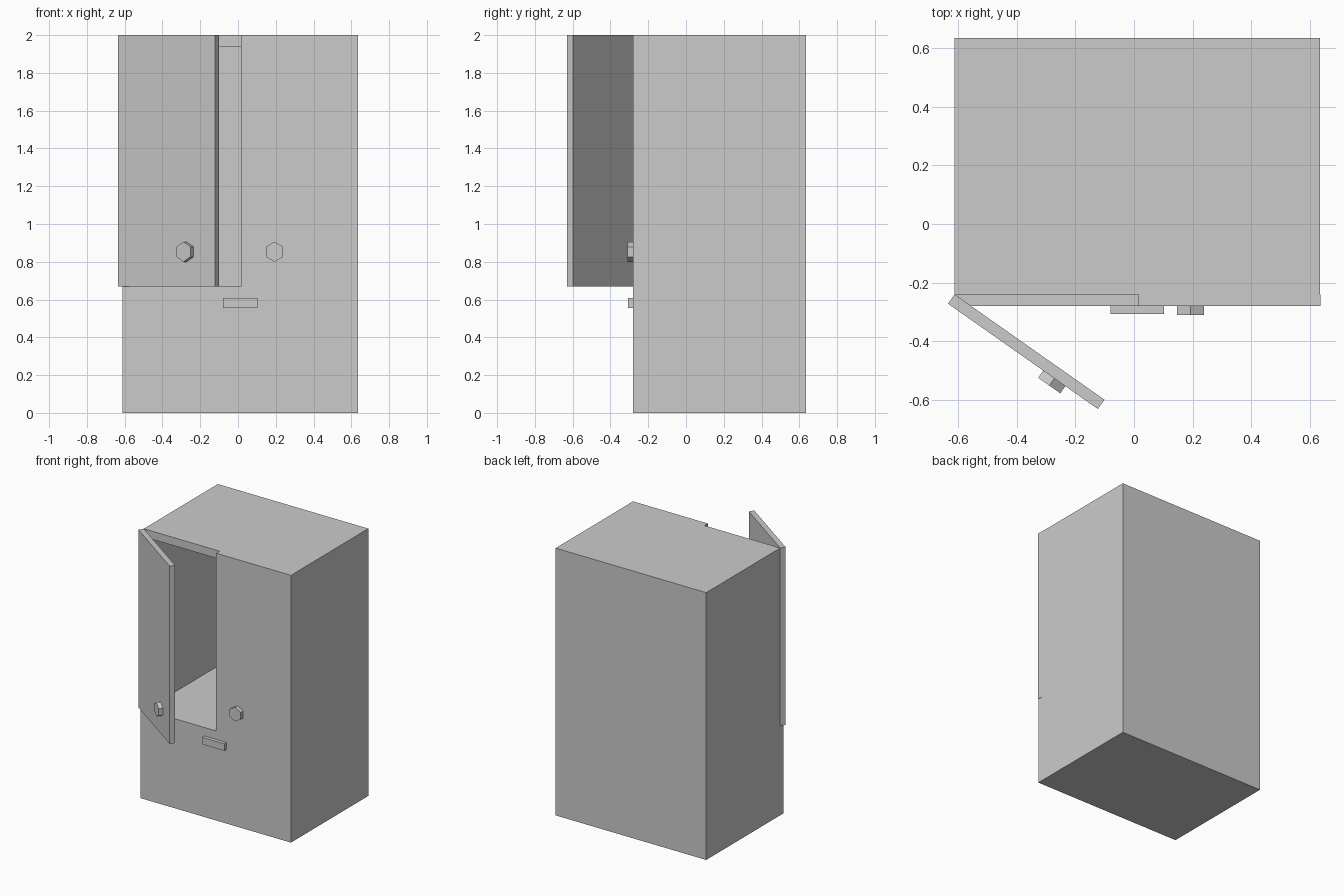
import bpy
import math
from mathutils import Matrix

if "Cube" in bpy.data.objects:
    bpy.data.objects.remove(bpy.data.objects["Cube"])

LEFT, RIGHT = -0.612, 0.634        # carcass sides
FRONT, INNER, BACK = -0.28, -0.24, 0.635
SHELF, TOP = 0.67, 2.0             # door bottom, top
DOOR_W, DOOR_T = 0.625, 0.039


def box(name, lo, hi):
    x0, y0, z0 = lo
    x1, y1, z1 = hi
    v = [(x, y, z) for x in (x0, x1) for y in (y0, y1) for z in (z0, z1)]
    f = [(0, 1, 3, 2), (4, 6, 7, 5), (0, 4, 5, 1), (2, 3, 7, 6), (0, 2, 6, 4), (1, 5, 7, 3)]
    mesh = bpy.data.meshes.new(name)
    mesh.from_pydata(v, [], f)
    obj = bpy.data.objects.new(name, mesh)
    bpy.context.collection.objects.link(obj)
    return obj


def cut(target, cutter):
    cutter.hide_render = True
    cutter.hide_set(True)
    mod = target.modifiers.new("cut", 'BOOLEAN')
    mod.operation = 'DIFFERENCE'
    mod.solver = 'EXACT'
    mod.object = cutter


def knob(name, x, y, z):
    # hexagonal prism with a corner pointing up
    bpy.ops.mesh.primitive_cylinder_add(vertices=6, radius=0.053, depth=0.03)
    obj = bpy.context.object
    obj.name = name
    obj.data.transform(Matrix.Translation((x, y - 0.015, z)) @ Matrix.Rotation(math.pi / 2, 4, 'X'))
    return obj


# carcass: solid lower part, door recess and hollow cupboard above
carcass = box("carcass", (LEFT, FRONT, 0), (RIGHT, BACK, TOP))
cut(carcass, box("recess_cutter", (LEFT - 0.1, FRONT - 0.1, SHELF), (RIGHT + 0.1, INNER, TOP + 0.1)))
cut(carcass, box("cavity_cutter", (LEFT + 0.04, FRONT - 0.05, SHELF), (RIGHT - 0.04, BACK - 0.04, 1.94)))

# closed right door and its knob
box("right_door", (0.015, FRONT, SHELF), (0.636, INNER, TOP))
knob("right_knob", 0.193, FRONT, 0.853)

# left door and knob, built at the hinge and swung open
swing = Matrix.Translation((LEFT, INNER, 0)) @ Matrix.Rotation(math.radians(-35.1), 4, 'Z')
for part in (box("left_door", (0, -DOOR_T, SHELF), (DOOR_W, 0, TOP)),
             knob("left_knob", 0.443, -DOOR_T, 0.853)):
    part.data.transform(swing)

# drawer pull on the lower front
box("drawer_pull", (-0.08, FRONT - 0.027, 0.555), (0.102, FRONT, 0.607))
